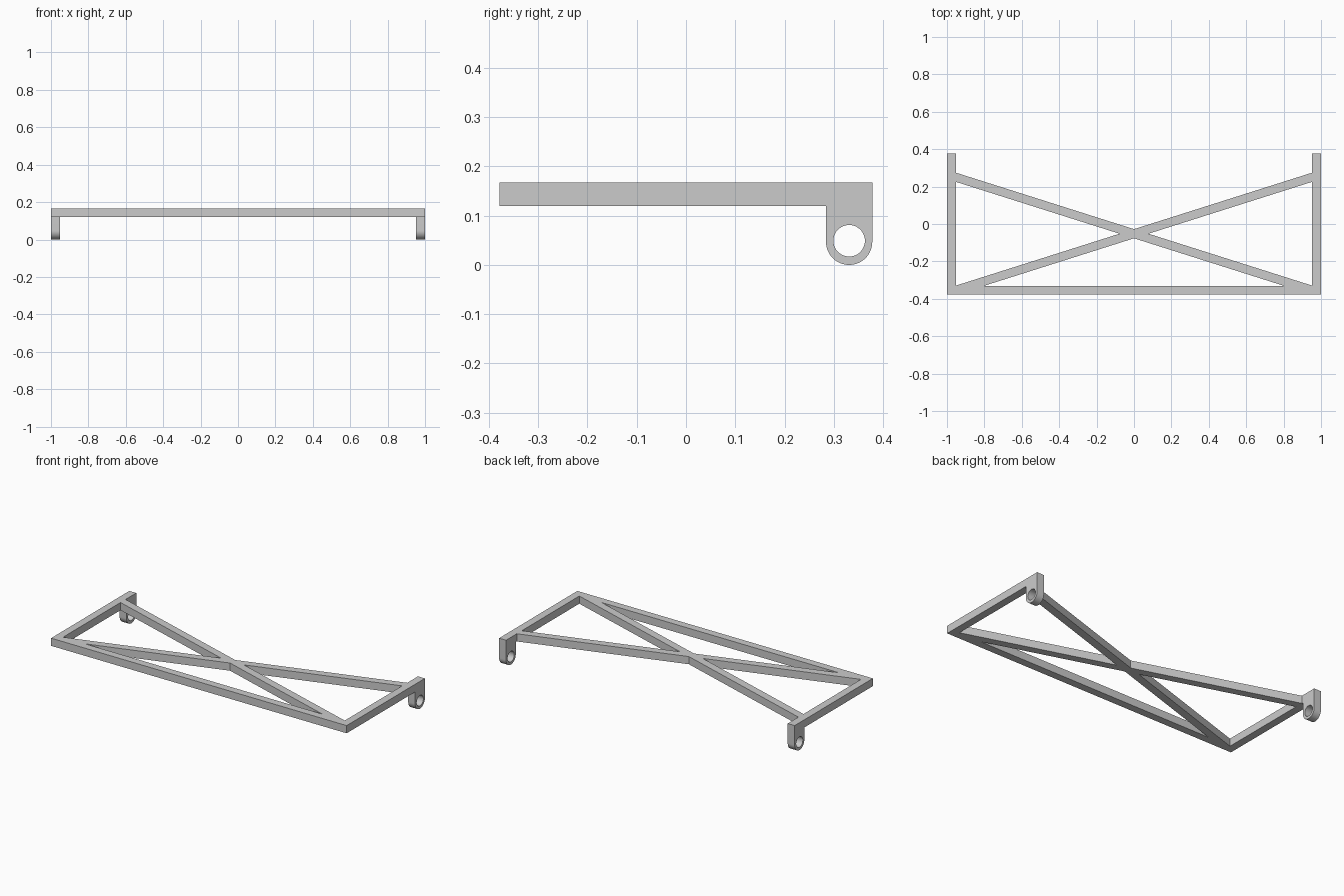
import bpy
import bmesh
from math import cos, sin, pi, radians
from mathutils import Matrix

cube = bpy.data.objects.get("Cube")
if cube:
    bpy.data.objects.remove(cube, do_unlink=True)

# Main dimensions
HALF_X, HALF_Y = 1.0, 0.378
BAR = 0.047
TOP = 0.167
BOTTOM = TOP - BAR
INNER_X = HALF_X - BAR
INNER_FRONT = -HALF_Y + BAR
LUG_Y, LUG_R = HALF_Y - BAR, BAR
HOLE_Z, HOLE_R = 0.049, 0.032


def arc(cx, cy, r, start, end, steps):
    angles = [start + (end - start) * i / steps for i in range(steps + 1)]
    return [(cx + r * cos(a), cy + r * sin(a)) for a in angles]


def extrude_profile(name, loops, thickness, matrix):
    """Extrude a flat outline (later loops are holes) centred on its plane."""
    curve = bpy.data.curves.new(name, "CURVE")
    curve.dimensions = "2D"
    curve.fill_mode = "BOTH"
    curve.extrude = thickness / 2
    for loop in loops:
        spline = curve.splines.new("POLY")
        spline.points.add(len(loop) - 1)
        for point, (x, y) in zip(spline.points, loop):
            point.co = (x, y, 0, 1)
        spline.use_cyclic_u = True
    obj = bpy.data.objects.new(name, curve)
    bpy.context.collection.objects.link(obj)
    bpy.ops.object.select_all(action="DESELECT")
    obj.select_set(True)
    bpy.context.view_layer.objects.active = obj
    bpy.ops.object.convert(target="MESH")
    obj = bpy.context.object

    # Weld the caps to the walls and place the part
    bm = bmesh.new()
    bm.from_mesh(obj.data)
    bmesh.ops.remove_doubles(bm, verts=bm.verts, dist=1e-5)
    bmesh.ops.transform(bm, matrix=matrix, verts=bm.verts)
    bmesh.ops.recalc_face_normals(bm, faces=bm.faces)
    bm.to_mesh(obj.data)
    bm.free()
    bpy.ops.object.shade_smooth_by_angle(angle=radians(30))
    return obj


# Side arms: straight bar with a rounded, drilled lug hanging at the back
arm_outline = [(-HALF_Y, TOP), (-HALF_Y, BOTTOM), (LUG_Y - LUG_R, BOTTOM)]
arm_outline += arc(LUG_Y, LUG_R, LUG_R, pi, 2 * pi, 32)
arm_outline += [(HALF_Y, TOP)]
hole = arc(LUG_Y, HOLE_Z, HOLE_R, 0, 2 * pi, 48)[:-1]
upright = Matrix.Rotation(pi / 2, 4, "Z") @ Matrix.Rotation(pi / 2, 4, "X")
for side, sign in (("left", 1), ("right", -1)):
    place = Matrix.Translation((sign * (HALF_X - BAR / 2), 0, 0)) @ upright
    extrude_profile(side + "_side_arm", [arm_outline, hole], BAR, place)

# Front rail between the arms
level = Matrix.Translation((0, 0, TOP - BAR / 2))
rail = [(-INNER_X, -HALF_Y), (INNER_X, -HALF_Y),
        (INNER_X, INNER_FRONT), (-INNER_X, INNER_FRONT)]
extrude_profile("front_rail", [rail], BAR, level)

# Crossed diagonal braces as one outline, trimmed flush to arms and rail
SLOPE, CROSS_Y, HALF_W = 0.317, -0.052, 0.0245
rise = SLOPE * INNER_X
foot_x = (CROSS_Y - HALF_W - INNER_FRONT) / SLOPE
right_half = [
    (foot_x, INNER_FRONT),
    (INNER_X, INNER_FRONT),
    (INNER_X, CROSS_Y - rise + HALF_W),
    (HALF_W / SLOPE, CROSS_Y),
    (INNER_X, CROSS_Y + rise - HALF_W),
    (INNER_X, CROSS_Y + rise + HALF_W),
]
brace = [(0, CROSS_Y - HALF_W)] + right_half + [(0, CROSS_Y + HALF_W)]
brace += [(-x, y) for x, y in reversed(right_half)]
extrude_profile("cross_brace", [brace], BAR, level)
